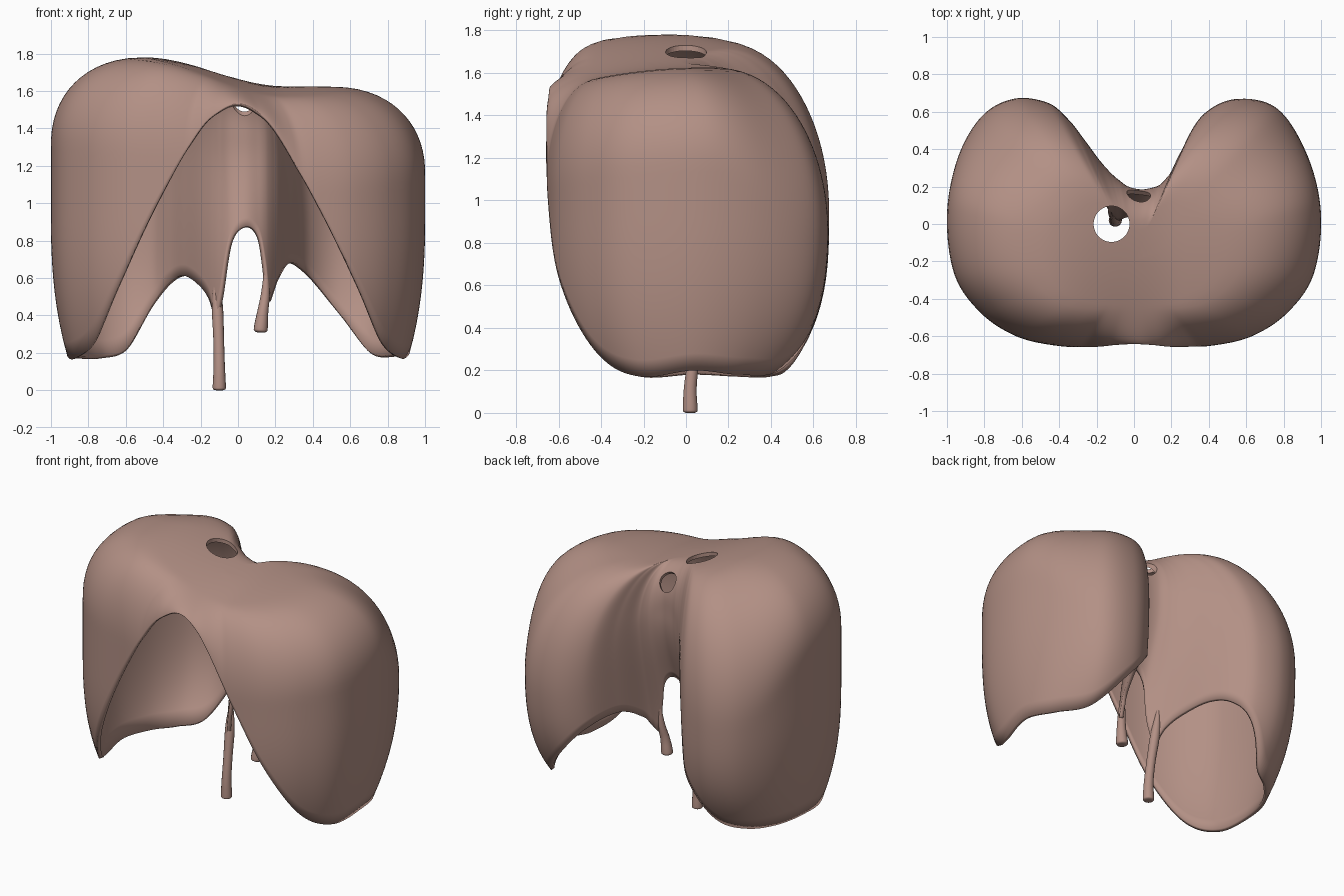
import bpy, bmesh, math
from mathutils import Vector

if "Cube" in bpy.data.objects:
    bpy.data.objects.remove(bpy.data.objects["Cube"])

# plan outline (x, y) with the height of the lower rim at each point
RIM = [(.04, .185, .87), (.1, .195, .82), (.13, .205, .66), (.15, .22, .48), (.172, .245, .52), (.2, .285, .6),
       (.26, .41, .68), (.365, .59, .62), (.55, .67, .42), (.77, .615, .2), (.93, .36, .18),
       (1, .05, .2), (.96, -.27, .17), (.82, -.475, .27), (.63, -.6, .60), (.42, -.65, 1.0),
       (.22, -.66, 1.36), (.1, -.65, 1.49), (0, -.645, 1.53), (-.1, -.65, 1.49), (-.22, -.66, 1.37),
       (-.42, -.65, 1.02), (-.63, -.6, .60), (-.82, -.475, .27), (-.96, -.27, .17), (-1, .05, .18),
       (-.94, .36, .17), (-.81, .58, .17), (-.64, .67, .22), (-.46, .65, .46), (-.35, .565, .58),
       (-.268, .46, .61), (-.19, .35, .56), (-.14, .29, .49), (-.11, .26, .4), (-.08, .235, .5), (-.03, .2, .79)]
CENTER = Vector((0, -.2))
STEPS, FLAT, EDGE = 10, 9, 30


def smooth(t):
    t = max(0, min(1, t))
    return t * t * (3 - 2 * t)


def spline(points, steps):
    out, n = [], len(points)
    for i in range(n):
        a, b, c, d = (Vector(points[(i + k) % n]) for k in (-1, 0, 1, 2))
        for s in range(steps):
            t = s / steps
            out.append(b + .5 * t * (c - a + t * (2 * a - 5 * b + 4 * c - d + t * (3 * (b - c) + d - a))))
    return out


def crown(p):
    # left dome stands higher than the right one, both fall off gently front and back
    left = smooth((.25 - p.x) / .75)
    return 1.625 + .155 * left - .2 * (p.y - .08 + .16 * left) ** 2


def settle(p, z):
    # walls lean inwards low down; the rear cleft runs forward to the spine
    k = max(0, (.95 - z) / .95)
    x, y = p.x * (1 - .15 * k ** 2.5), p.y * (1 - (.58 if p.y > 0 else .38) * k ** 3)
    if p.y > 0:
        y -= .2 * math.exp(-(p.x / .24) ** 2) * smooth((1.32 - z) / .8)
    return Vector((x, y, z))


# domed muscle sheet
bm = bmesh.new()
top = bm.verts.new((CENTER.x, CENTER.y, crown(CENTER)))
columns = []
for px, py, rim in spline(RIM, STEPS):
    ray = Vector((px, py)) - CENTER
    back = smooth((py - .1) / .5)
    cleft = math.exp(-(px / .25) ** 2) if py > 0 else 0
    w = .5 + .1 * back
    drop = crown(CENTER + ray) - rim
    depth = min(.47 + .27 * back - .25 * cleft, drop * 1.25)
    col = []
    for i in range(1, FLAT + 1):
        p = CENTER + ray * (1 - w) * i / FLAT
        col.append(bm.verts.new((p.x, p.y, crown(p))))
    for j in range(1, EDGE + 1):
        q = drop * (j / EDGE) ** 1.7
        s = max(0, 1 - q / depth)
        inset = w * (1 - max(0, 1 - s ** 2.2) ** (1 / 2.2))
        p = CENTER + ray * (1 - inset)
        col.append(bm.verts.new(settle(p, crown(p) - q)))
    columns.append(col)
for a, b in zip(columns, columns[1:] + columns[:1]):
    bm.faces.new((top, b[0], a[0]))
    for i in range(len(a) - 1):
        bm.faces.new((a[i], b[i], b[i + 1], a[i + 1]))
bm.normal_update()
if top.normal.z < 0:
    bmesh.ops.reverse_faces(bm, faces=bm.faces[:])
mesh = bpy.data.meshes.new("muscle_sheet")
bm.to_mesh(mesh)
bm.free()
sheet = bpy.data.objects.new("muscle_sheet", mesh)
bpy.context.collection.objects.link(sheet)
muscle = bpy.data.materials.new("muscle")
muscle.diffuse_color = (.45, .28, .235, 1)
muscle.use_nodes = True
muscle.node_tree.nodes["Principled BSDF"].inputs["Base Color"].default_value = muscle.diffuse_color
mesh.materials.append(muscle)
solid = sheet.modifiers.new("thickness", 'SOLIDIFY')
solid.thickness = .025
solid.offset = -1


# openings for the vein and the gullet
def opening(name, loc, direction, radius, length):
    bpy.ops.mesh.primitive_cylinder_add(vertices=40, radius=radius, depth=length, location=loc,
                                        rotation=Vector(direction).to_track_quat('Z', 'Y').to_euler())
    cutter = bpy.context.object
    cutter.name = name
    cutter.hide_render = True
    cutter.display_type = 'WIRE'
    cutter.data.materials.append(muscle)
    cut = sheet.modifiers.new(name, 'BOOLEAN')
    cut.object = cutter
    cut.operation = 'DIFFERENCE'
    cut.solver = 'EXACT'


opening("vein_opening_cutter", (-.12, 0, 1.66), (0, 0, 1), .096, .4)
opening("gullet_opening_cutter", (.025, .16, 1.56), (-.1, .7, .7), .062, .24)


# tendon legs hanging in front of the spine
def leg(name, points):
    curve = bpy.data.curves.new(name, 'CURVE')
    curve.dimensions = '3D'
    curve.bevel_depth = 1
    curve.bevel_resolution = 5
    curve.use_fill_caps = True
    curve.materials.append(muscle)
    sp = curve.splines.new('NURBS')
    sp.points.add(len(points) - 1)
    for pt, (x, y, z, r) in zip(sp.points, points):
        pt.co = (x, y, z, 1)
        pt.radius = r
    sp.use_endpoint_u = True
    sp.order_u = 3
    sp.resolution_u = 8
    ob = bpy.data.objects.new(name, curve)
    bpy.context.collection.objects.link(ob)


leg("left_leg", [(-.115, .095, .62, .008), (-.115, .085, .54, .022), (-.11, .07, .44, .032), (-.103, .04, .28, .028),
                 (-.1, .018, .12, .03), (-.1, .02, .02, .036), (-.1, .02, .002, .034), (-.1, .02, 0, .018)])
leg("right_leg", [(.15, .07, .66, .008), (.15, .065, .58, .018), (.146, .055, .5, .025),
                  (.132, .035, .42, .029), (.122, .03, .335, .038), (.12, .03, .312, .036), (.12, .03, .31, .018)])

bpy.ops.object.select_all(action='DESELECT')
sheet.select_set(True)
bpy.context.view_layer.objects.active = sheet
bpy.ops.object.shade_smooth_by_angle(angle=math.radians(50))
